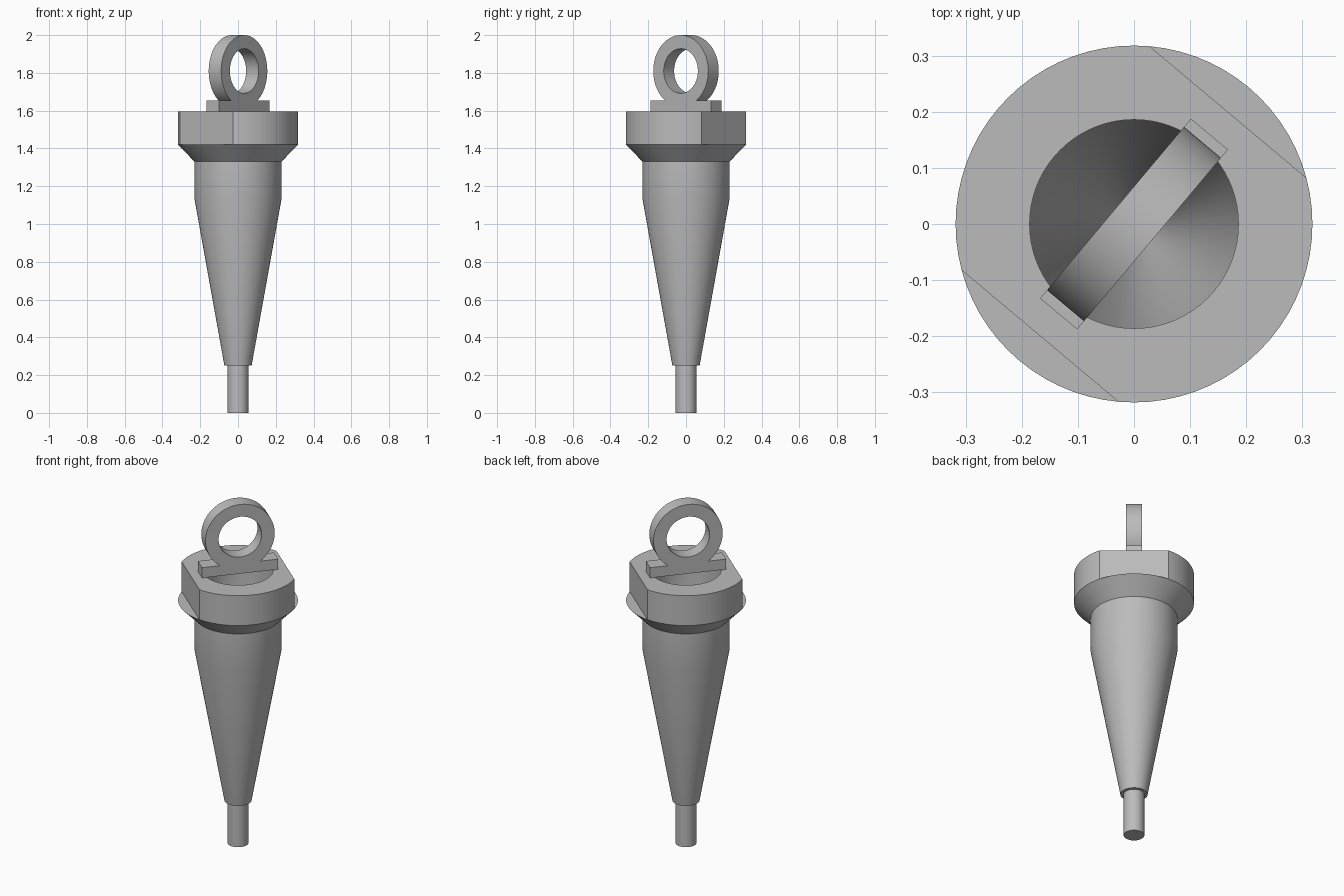
import bpy, bmesh, math
from mathutils import Matrix, Vector

cube = bpy.data.objects.get("Cube")
if cube:
    bpy.data.objects.remove(cube, do_unlink=True)

TURN = math.radians(50)      # heading of the eye plate and of the flats' normal
FLAT = 0.318 * math.cos(math.radians(35))
SEGMENTS = 72

grey = bpy.data.materials.new("light grey metal")
grey.use_nodes = True
colour = (0.5, 0.5, 0.5, 1)
grey.diffuse_color = colour
grey.node_tree.nodes["Principled BSDF"].inputs["Base Color"].default_value = colour


def finish(obj):
    obj.data.materials.clear()
    obj.data.materials.append(grey)
    bpy.ops.object.select_all(action="DESELECT")
    obj.select_set(True)
    bpy.context.view_layer.objects.active = obj
    bpy.ops.object.shade_smooth_by_angle(angle=math.radians(30))


def lathe(name, profile):
    """Spin (radius, z, flattened) points about z; flattened rows get two flats."""
    bm = bmesh.new()
    rows = []
    for radius, z, flattened in profile:
        row = []
        for i in range(SEGMENTS):
            a = math.tau * i / SEGMENTS
            x, y = radius * math.cos(a), radius * math.sin(a)
            if flattened:
                x = max(-FLAT, min(FLAT, x))
            row.append(bm.verts.new((x, y, z)))
        rows.append(row)
    for low, high in zip(rows, rows[1:]):
        for i in range(SEGMENTS):
            j = (i + 1) % SEGMENTS
            bm.faces.new((low[i], low[j], high[j], high[i]))
    bmesh.ops.remove_doubles(bm, verts=bm.verts[:], dist=0.0001)
    bmesh.ops.rotate(bm, verts=bm.verts[:], cent=(0, 0, 0),
                     matrix=Matrix.Rotation(TURN, 3, "Z"))
    bmesh.ops.recalc_face_normals(bm, faces=bm.faces[:])
    mesh = bpy.data.meshes.new(name)
    bm.to_mesh(mesh)
    bm.free()
    obj = bpy.data.objects.new(name, mesh)
    bpy.context.collection.objects.link(obj)
    finish(obj)


# Hollow tapered body with a flange that has two wrench flats
lathe("tapered_housing", [
    (0.028, 0.25, False), (0.072, 0.25, False), (0.23, 1.13, False),
    (0.23, 1.33, False), (0.318, 1.42, False), (0.318, 1.42, True),
    (0.318, 1.595, True), (0.186, 1.595, False), (0.186, 1.13, False),
    (0.028, 0.25, False)])

# Solid pin closing the narrow end
lathe("tip_pin", [(0, 0, False), (0.055, 0, False),
                  (0.055, 0.27, False), (0, 0.27, False)])

# Lifting eye: ring and foot bar as one extruded outline with a hole
RING, HOLE, HALF_BAR, BAR_LOW, BAR_TOP, CENTRE = 0.19, 0.118, 0.209, 1.595, 1.655, 1.81
start = math.asin((BAR_TOP - CENTRE) / RING)
sweep = math.pi - 2 * start
outline = [(-HALF_BAR, BAR_TOP), (-HALF_BAR, BAR_LOW),
           (HALF_BAR, BAR_LOW), (HALF_BAR, BAR_TOP)]
for i in range(SEGMENTS + 1):
    a = start + sweep * i / SEGMENTS
    outline.append((RING * math.cos(a), CENTRE + RING * math.sin(a)))
hole = [(HOLE * math.cos(math.tau * i / SEGMENTS),
         CENTRE + HOLE * math.sin(math.tau * i / SEGMENTS)) for i in range(SEGMENTS)]

curve = bpy.data.curves.new("lifting_eye", "CURVE")
curve.dimensions = "2D"
curve.fill_mode = "BOTH"
curve.extrude = 0.043
for loop in (outline, hole):
    spline = curve.splines.new("POLY")
    spline.points.add(len(loop) - 1)
    for point, (u, v) in zip(spline.points, loop):
        point.co = (u, v, 0, 1)
    spline.use_cyclic_u = True
eye = bpy.data.objects.new("lifting_eye", curve)
bpy.context.collection.objects.link(eye)
eye.rotation_euler = (math.pi / 2, 0, TURN)
bpy.ops.object.select_all(action="DESELECT")
eye.select_set(True)
bpy.context.view_layer.objects.active = eye
bpy.ops.object.convert(target="MESH")
eye = bpy.context.view_layer.objects.active
bm = bmesh.new()
bm.from_mesh(eye.data)
bmesh.ops.remove_doubles(bm, verts=bm.verts[:], dist=0.0001)
bmesh.ops.recalc_face_normals(bm, faces=bm.faces[:])
bm.to_mesh(eye.data)
bm.free()
finish(eye)
